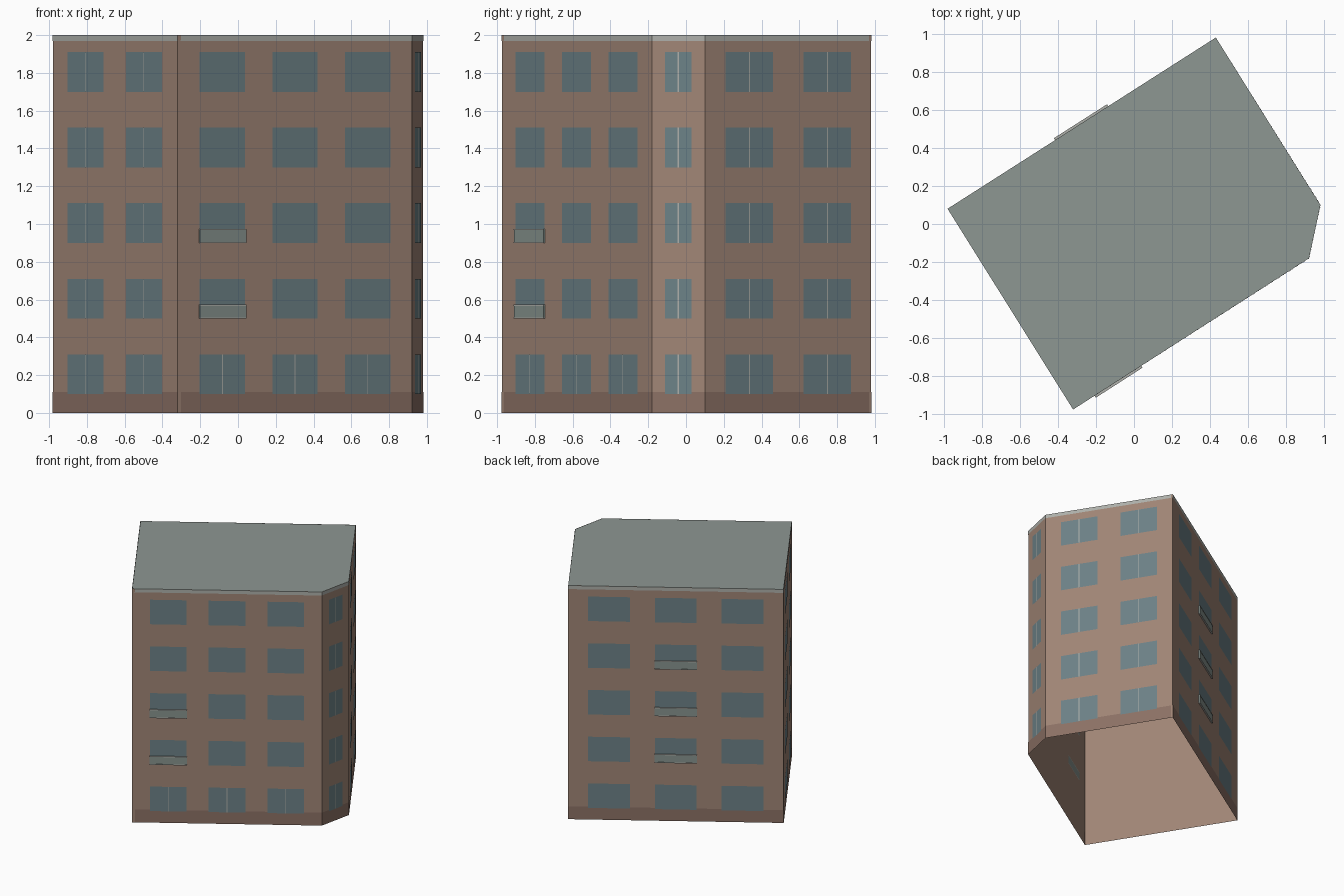
import bpy, bmesh
from mathutils import Vector

if "Cube" in bpy.data.objects:
    bpy.data.objects.remove(bpy.data.objects["Cube"])

# Footprint corners, counter-clockwise from the left corner
FOOT = [Vector(p) for p in ((-0.98, 0.08), (-0.32, -0.975), (0.92, -0.18), (0.98, 0.10), (0.43, 0.98))]
HEIGHT = 2.0
FLOORS = range(5)
WIN_Z, WIN_H, STOREY = 0.10, 0.21, 0.40


def material(name, rgb):
    m = bpy.data.materials.new(name)
    m.diffuse_color = (*rgb, 1)
    m.use_nodes = True
    m.node_tree.nodes["Principled BSDF"].inputs["Base Color"].default_value = m.diffuse_color
    return m


BRICK = material("brick", (0.35, 0.235, 0.18))
PLINTH = material("plinth", (0.26, 0.165, 0.13))
GLASS = material("glass", (0.15, 0.22, 0.24))
TRIM = material("trim", (0.42, 0.43, 0.40))
ROOF = material("roof", (0.27, 0.31, 0.29))
PANEL = material("panel", (0.24, 0.29, 0.27))


def point(side, t, z, off):
    """Point on a wall: t along it (0-1), z up, off outward."""
    a, b = FOOT[side], FOOT[(side + 1) % len(FOOT)]
    d = (b - a).normalized()
    p = a.lerp(b, t) + Vector((d.y, -d.x)) * off
    return (p.x, p.y, z)


def length(side):
    return (FOOT[(side + 1) % len(FOOT)] - FOOT[side]).length


def quad(bm, side, t0, t1, z0, z1, off):
    bm.faces.new([bm.verts.new(point(side, t, z, off))
                  for t, z in ((t0, z0), (t1, z0), (t1, z1), (t0, z1))])


def box(bm, side, t0, t1, z0, z1, o0, o1):
    inner, outer = [[bm.verts.new(point(side, t, z, o))
                     for t, z in ((t0, z0), (t1, z0), (t1, z1), (t0, z1))] for o in (o0, o1)]
    bm.faces.new(outer)
    bm.faces.new(inner[::-1])
    for i in range(4):
        j = (i + 1) % 4
        bm.faces.new((inner[i], inner[j], outer[j], outer[i]))


def finish(name, bm, mat):
    me = bpy.data.meshes.new(name)
    bm.to_mesh(me)
    bm.free()
    me.materials.append(mat)
    bpy.context.collection.objects.link(bpy.data.objects.new(name, me))


# Walls (open underneath), plinth band and roof edge band
for name, mat, z0, z1, off in (("walls", BRICK, 0, HEIGHT, 0),
                               ("plinth", PLINTH, 0, 0.11, 0.0015),
                               ("roof_edge", TRIM, 1.97, HEIGHT, 0.0015)):
    bm = bmesh.new()
    for s in range(len(FOOT)):
        quad(bm, s, 0, 1, z0, z1, off)
    bmesh.ops.remove_doubles(bm, verts=bm.verts, dist=0.005)
    finish(name, bm, mat)

# Flat roof
bm = bmesh.new()
bm.faces.new([bm.verts.new((p.x, p.y, HEIGHT)) for p in FOOT])
finish("roof", bm, ROOF)

# Per wall: window centres, window width, floors with a mullion, balcony column, balcony floors
TWO, THREE = (0.265, 0.735), (0.19, 0.5, 0.81)
WALLS = [
    (TWO, 0.286, FLOORS, None, ()),
    (THREE, 0.194, (0,), 0, (1, 2)),
    ((0.5,), 0.5, FLOORS, None, ()),
    (TWO, 0.286, FLOORS, None, ()),
    (THREE, 0.194, (), 1, (1, 2, 3)),
]

glass, bars, panels, rails = (bmesh.new() for _ in range(4))
for s, (centres, width, barred, bal_col, bal_floors) in enumerate(WALLS):
    hw = width / 2
    bar = 0.003 / length(s)
    for col, c in enumerate(centres):
        for f in FLOORS:
            z = WIN_Z + f * STOREY
            quad(glass, s, c - hw, c + hw, z, z + WIN_H, 0.003)
            if f in barred:
                quad(bars, s, c - bar, c + bar, z, z + WIN_H, 0.0045)
            # Shallow balcony: panel between a top and a bottom rail
            if col == bal_col and f in bal_floors:
                b0, b1 = c - hw - 0.002, c + hw + 0.002
                box(panels, s, b0, b1, z + 0.004, z + 0.068, 0.0, 0.010)
                for rz in (z, z + 0.067):
                    box(rails, s, b0, b1, rz, rz + 0.006, 0.0, 0.012)

finish("windows", glass, GLASS)
finish("window_bars", bars, TRIM)
finish("balcony_panels", panels, PANEL)
finish("balcony_rails", rails, TRIM)
